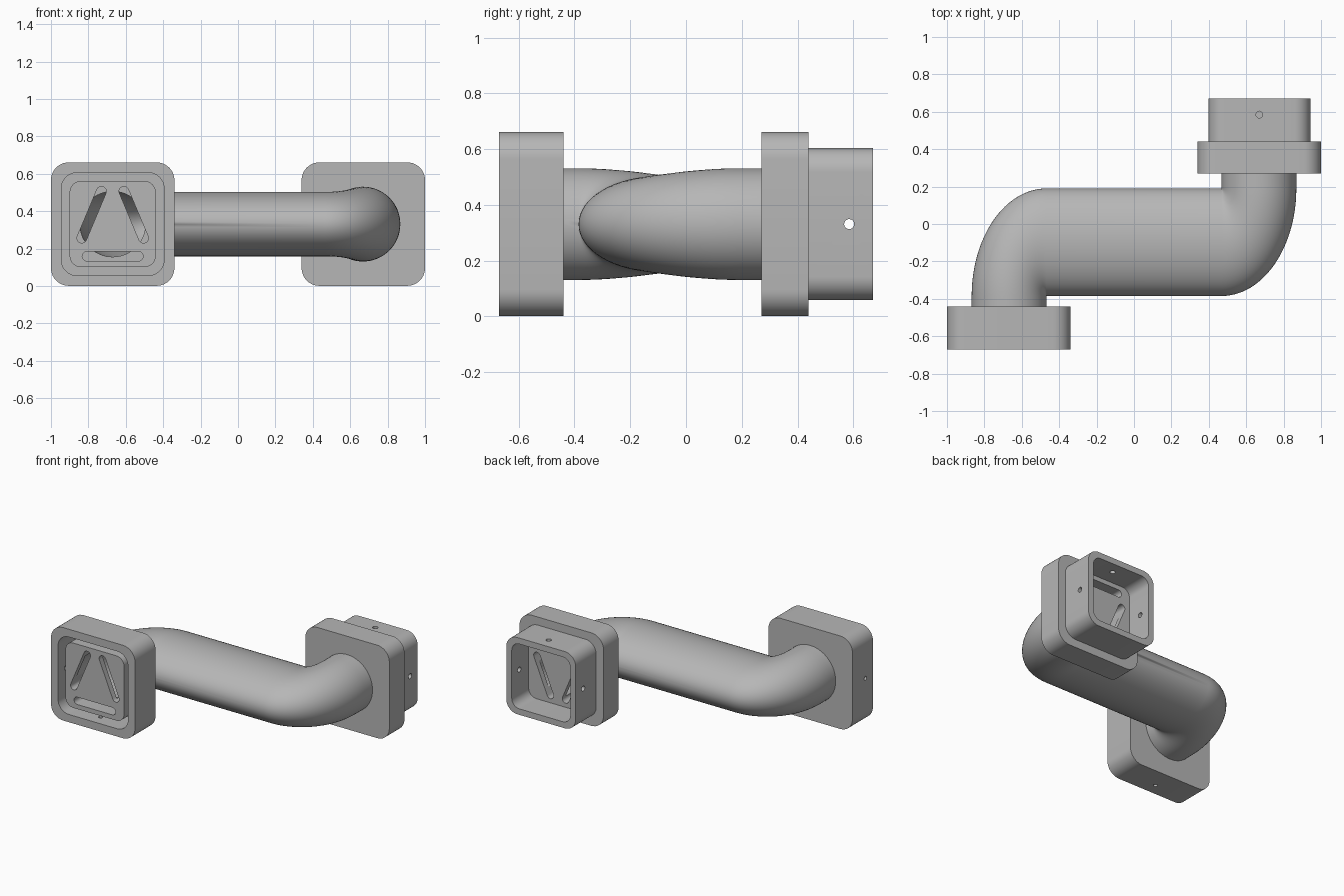
import bpy, bmesh
from math import pi, sin, cos
from mathutils import Vector

if "Cube" in bpy.data.objects:
    bpy.data.objects.remove(bpy.data.objects["Cube"])

GREY = (0.47, 0.47, 0.47, 1)
mat = bpy.data.materials.new("plain_grey")
mat.use_nodes = True
mat.diffuse_color = GREY
mat.node_tree.nodes["Principled BSDF"].inputs["Base Color"].default_value = GREY

CX, CZ = 0.67, 0.331     # offset of the two couplings from the middle
BORE = 0.175


def make_object(name, bm):
    bmesh.ops.recalc_face_normals(bm, faces=bm.faces)
    mesh = bpy.data.meshes.new(name)
    bm.to_mesh(mesh)
    bm.free()
    mesh.materials.append(mat)
    obj = bpy.data.objects.new(name, mesh)
    bpy.context.collection.objects.link(obj)
    return obj


def arc(x, z, r, start, end, n):
    return [(x + r * cos(start + (end - start) * i / n),
             z + r * sin(start + (end - start) * i / n)) for i in range(n + 1)]


def rounded_square(x, z, size, r):
    h = size / 2 - r
    pts = []
    for k, (sx, sz) in enumerate([(1, 1), (-1, 1), (-1, -1), (1, -1)]):
        pts += arc(x + sx * h, z + sz * h, r, k * pi / 2, (k + 1) * pi / 2, 10)
    return pts


def circle(x, z, r, n=64):
    return arc(x, z, r, 0, 2 * pi, n)[:-1]


def capsule(a, b, r):
    a, b = Vector(a), Vector(b)
    d = b - a
    ang = Vector((1, 0)).angle_signed(d) * -1
    return (arc(b.x, b.y, r, ang - pi / 2, ang + pi / 2, 10)
            + arc(a.x, a.y, r, ang + pi / 2, ang + 3 * pi / 2, 10))


def prism(name, profile, lo, hi, axis="y"):
    """Extrude a 2D profile between lo and hi along one axis."""
    place = {"y": lambda u, v, t: (u, t, v),
             "x": lambda u, v, t: (t, u, v),
             "z": lambda u, v, t: (u, v, t)}[axis]
    bm = bmesh.new()
    ends = [[bm.verts.new(place(u, v, t)) for u, v in profile] for t in (lo, hi)]
    for ring in ends:
        bm.faces.new(ring)
    n = len(profile)
    for i in range(n):
        j = (i + 1) % n
        bm.faces.new((ends[0][i], ends[0][j], ends[1][j], ends[1][i]))
    return make_object(name, bm)


def combine(obj, cutter, operation="DIFFERENCE"):
    mod = obj.modifiers.new("combine", "BOOLEAN")
    mod.operation, mod.object, mod.solver = operation, cutter, "EXACT"
    graph = bpy.context.evaluated_depsgraph_get()
    mesh = bpy.data.meshes.new_from_object(obj.evaluated_get(graph))
    obj.modifiers.clear()
    obj.data = mesh
    bpy.data.objects.remove(cutter)


def cut_slots(obj, x, flip, lo, hi):
    """Triangle of three rounded slots, point up (flip=1) or down (flip=-1)."""
    for a, b in [((-0.06, 0.175), (-0.165, -0.075)),
                 ((0.06, 0.175), (0.165, -0.075)),
                 ((-0.137, -0.172), (0.137, -0.172))]:
        ends = [(x + p[0], CZ + flip * p[1]) for p in (a, b)]
        combine(obj, prism("slot", capsule(*ends, 0.026), lo, hi))


# Socket coupling: block with a square groove around a slotted boss
socket = prism("socket_block", rounded_square(-CX, CZ, 0.66, 0.095), -0.67, -0.44)
combine(socket, prism("recess", rounded_square(-CX, CZ, 0.55, 0.085), -0.8, -0.48))
boss = prism("boss", rounded_square(-CX, CZ, 0.46, 0.06), -0.65, -0.46)
combine(socket, boss, "UNION")
combine(socket, prism("bore", circle(-CX, CZ, BORE), -0.61, -0.3))
cut_slots(socket, -CX, 1, -0.8, -0.47)
combine(socket, prism("side_hole", circle(-0.585, CZ, 0.014, 24), -1.1, -0.93, "x"))
combine(socket, prism("lower_hole", circle(-CX, -0.585, 0.014, 24), -0.1, 0.07, "z"))

# Plug coupling: flange with a hollow square plug and slotted floor
plug = prism("plug_flange", rounded_square(CX, CZ, 0.66, 0.095), 0.27, 0.44)
combine(plug, prism("plug", rounded_square(CX, CZ, 0.545, 0.085), 0.40, 0.67), "UNION")
combine(plug, prism("cavity", rounded_square(CX, CZ, 0.46, 0.06), 0.48, 0.8))
combine(plug, prism("bore", circle(CX, CZ, BORE), 0.1, 0.44))
cut_slots(plug, CX, -1, 0.35, 0.6)
combine(plug, prism("cross_hole", circle(0.585, CZ, 0.018, 24), 0.2, 1.1, "x"))
combine(plug, prism("upper_hole", circle(CX, 0.585, 0.018, 24), CZ, 0.9, "z"))

# Pipe: round at both ends, swelling to a flat oval through two tight elbows
HINGE_X, BACK, FRONT = 0.468, 0.19, -0.385
DEEP = BACK - FRONT
STEPS, SIDES = 24, 64


def elbow(sign, hinge_y):
    """Sections fanned about the inner corner, from round end to oval middle."""
    out = []
    for i in range(STEPS + 1):
        t = i / STEPS * pi / 2
        span = Vector((sign * 0.4 * cos(t), -sign * DEEP * sin(t), 0))
        rise = 0.2 - 0.028 * sin(t) ** 2
        out.append((Vector((sign * HINGE_X, hinge_y, CZ)) + span / 2, span / 2, rise))
    return out


right, left = elbow(1, BACK), elbow(-1, FRONT)
c, h, r = right[0]
start = (Vector((c.x, 0.27, CZ)), h, r)
c, h, r = left[0]
finish = (Vector((c.x, -0.44, CZ)), h, r)
# turn the second elbow's sections so that all rings run the same way round
sections = [start] + right + [(c, -h, r) for c, h, r in left[::-1] + [finish]]

bm = bmesh.new()
skins = []
for wall in (0, 0.2 - BORE):
    rings = []
    for c, h, r in sections:
        half = h * (1 - wall / h.length)
        rings.append([bm.verts.new(c + half * cos(a) + Vector((0, 0, (r - wall) * sin(a))))
                      for a in (2 * pi * k / SIDES for k in range(SIDES))])
    skins.append(rings)


def bridge(a, b):
    for k in range(SIDES):
        m = (k + 1) % SIDES
        bm.faces.new((a[k], a[m], b[m], b[k]))


for rings in skins:
    for a, b in zip(rings, rings[1:]):
        bridge(a, b)
for end in (0, -1):
    bridge(skins[0][end], skins[1][end])
bmesh.ops.remove_doubles(bm, verts=bm.verts, dist=0.0001)
pipe = make_object("pipe", bm)

# Smooth curved walls, crisp edges
for obj in (socket, plug, pipe):
    bpy.ops.object.select_all(action="DESELECT")
    obj.select_set(True)
    bpy.context.view_layer.objects.active = obj
    bpy.ops.object.shade_smooth_by_angle(angle=pi / 6)
